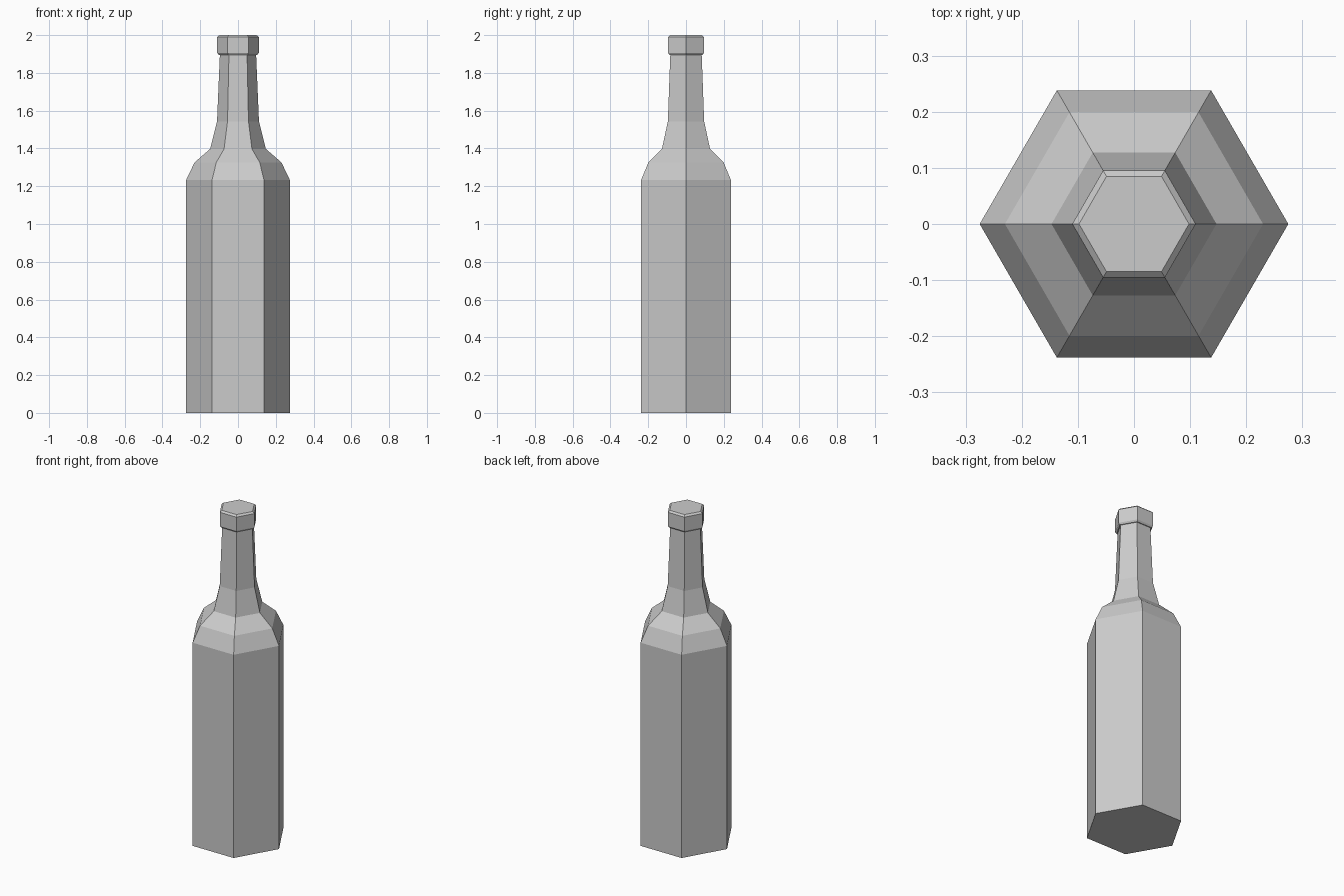
import bpy, bmesh
from math import cos, sin, pi

if "Cube" in bpy.data.objects:
    bpy.data.objects.remove(bpy.data.objects["Cube"])

SIDES = 6


def lathe(name, profile):
    """Six-sided solid from (radius, height) pairs, flat caps at both ends."""
    bm = bmesh.new()
    rings = [[bm.verts.new((r * cos(2 * pi * i / SIDES), r * sin(2 * pi * i / SIDES), z))
              for i in range(SIDES)] for r, z in profile]
    for low, high in zip(rings, rings[1:]):
        for i in range(SIDES):
            j = (i + 1) % SIDES
            bm.faces.new((low[i], low[j], high[j], high[i]))
    bm.faces.new(rings[0][::-1])
    bm.faces.new(rings[-1])
    mesh = bpy.data.meshes.new(name)
    bm.to_mesh(mesh)
    bm.free()
    obj = bpy.data.objects.new(name, mesh)
    bpy.context.collection.objects.link(obj)
    return obj


# Body, shoulder, tapering neck and bevelled lip in one closed profile
lathe("bottle", [
    (0.275, 0.0), (0.275, 1.232),
    (0.230, 1.326), (0.147, 1.398),
    (0.111, 1.543), (0.096, 1.896),
    (0.102, 1.896), (0.110, 1.906),
    (0.110, 1.990), (0.098, 2.0),
])
